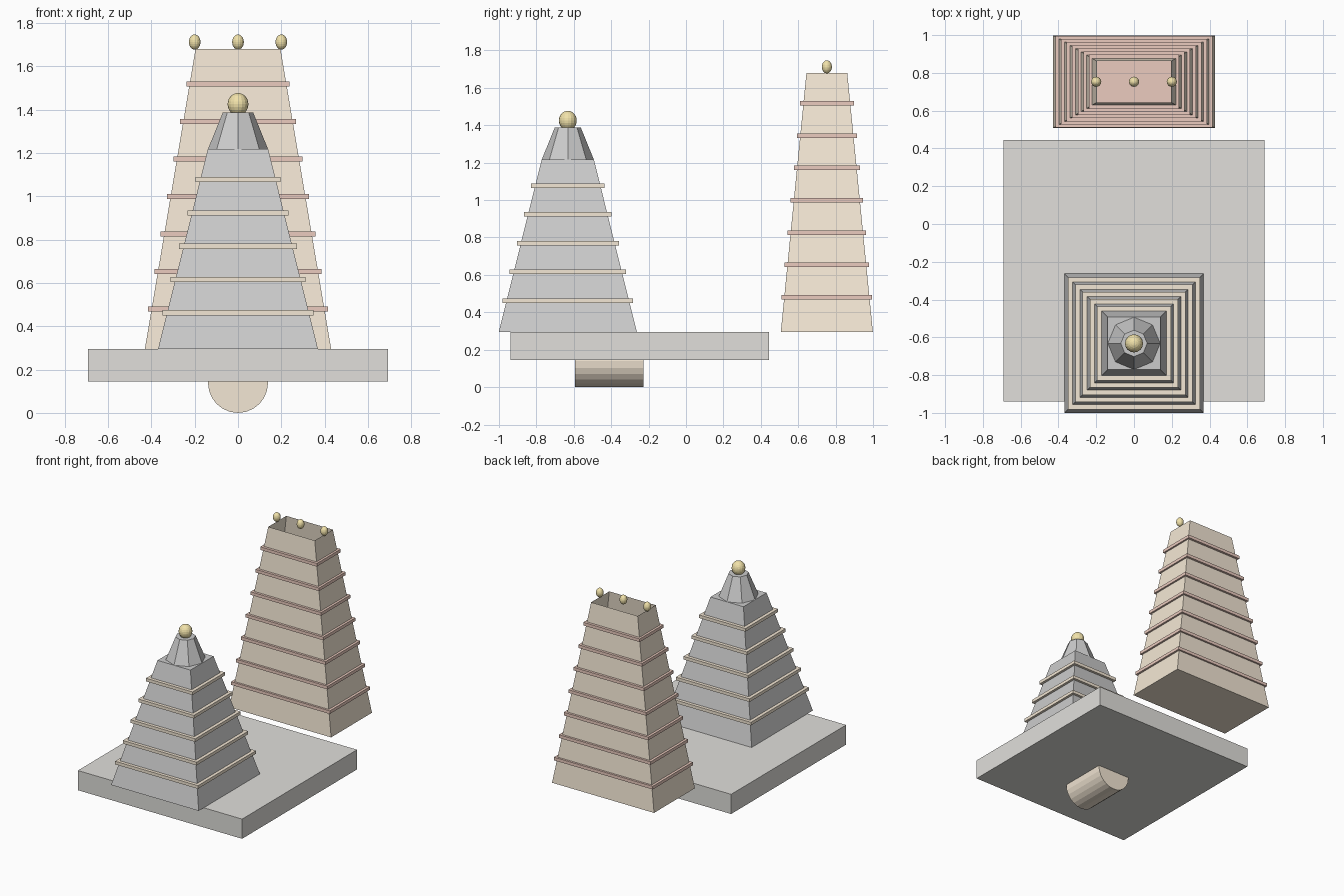
import bpy, bmesh, math
from mathutils import Matrix

if "Cube" in bpy.data.objects:
    bpy.data.objects.remove(bpy.data.objects["Cube"])


def material(name, rgb):
    m = bpy.data.materials.new(name)
    m.diffuse_color = (*rgb, 1)
    m.use_nodes = True
    m.node_tree.nodes["Principled BSDF"].inputs["Base Color"].default_value = m.diffuse_color
    return m


SAND = material("sandstone", (0.90, 0.80, 0.66))
ROSE = material("rose_stone", (0.83, 0.60, 0.52))
GOLD = material("gold", (0.88, 0.76, 0.40))
PAVING = material("paving", (0.75, 0.74, 0.71))


def finish(name, bm, loc, mat=None):
    mesh = bpy.data.meshes.new(name)
    bmesh.ops.recalc_face_normals(bm, faces=bm.faces)
    bm.to_mesh(mesh)
    bm.free()
    ob = bpy.data.objects.new(name, mesh)
    ob.location = loc
    bpy.context.collection.objects.link(ob)
    if mat:
        mesh.materials.append(mat)
    return ob


def frustum(name, loc, bottom, top, height, mat=None, open_top=False):
    """Four-sided block standing on loc; bottom and top are half sizes."""
    bm = bmesh.new()
    bmesh.ops.create_cube(bm, size=2)
    for v in bm.verts:
        hx, hy = top if v.co.z > 0 else bottom
        v.co = (v.co.x * hx, v.co.y * hy, height if v.co.z > 0 else 0)
    bm.normal_update()
    if open_top:
        lid = [f for f in bm.faces if f.normal.z > 0.9]
        bmesh.ops.delete(bm, geom=lid, context='FACES_ONLY')
    return finish(name, bm, loc, mat)


def cone(name, loc, r1, r2, depth, sides, mat=None, rot=Matrix()):
    bm = bmesh.new()
    bmesh.ops.create_cone(bm, cap_ends=True, segments=sides, radius1=r1,
                          radius2=r2, depth=depth, matrix=rot)
    return finish(name, bm, loc, mat)


def finial(name, loc, r, rz):
    bm = bmesh.new()
    bmesh.ops.create_uvsphere(bm, u_segments=16, v_segments=12, radius=1,
                              matrix=Matrix.Diagonal((r, r, rz, 1)))
    return finish(name, bm, loc, GOLD)


def bands(name, y, count, z0, step, first, last, mat):
    """Evenly spaced flat slabs shrinking up the tower."""
    for i in range(count):
        t = i / (count - 1)
        half = [a + (b - a) * t for a, b in zip(first, last)]
        frustum(f"{name}_{i + 1}", (0, y, z0 + step * i - 0.012),
                half, half, 0.024, mat)


# Platform and the half-sunk drum beneath it
frustum("platform", (0, -0.247, 0.145), (0.692, 0.692), (0.692, 0.692), 0.15, PAVING)
cone("drum", (0, -0.411, 0.1385), 0.1385, 0.1385, 0.366, 24, SAND,
     Matrix.Rotation(math.pi / 2, 4, 'X'))

# Shrine tower with bands, eight-sided cap and finial
SY = -0.632
frustum("shrine_tower", (0, SY, 0.295), (0.369, 0.369), (0.139, 0.139), 0.923)
bands("shrine_band", SY, 5, 0.462, 0.1537, (0.349, 0.349), (0.196, 0.196), SAND)
cone("shrine_cap", (0, SY, 1.302), 0.139, 0.07, 0.17, 8)
finial("shrine_finial", (0, SY, 1.425), 0.048, 0.052)

# Gate tower, open at the top, with bands and three finials
GY = 0.753
frustum("gate_tower", (0, GY, 0.295), (0.43, 0.246), (0.196, 0.109), 1.385,
        SAND, open_top=True)
bands("gate_band", GY, 7, 0.480, 0.173, (0.416, 0.242), (0.238, 0.144), ROSE)
for i, x in enumerate((-0.2, 0, 0.2)):
    finial(f"gate_finial_{i + 1}", (x, GY, 1.712), 0.027, 0.035)
